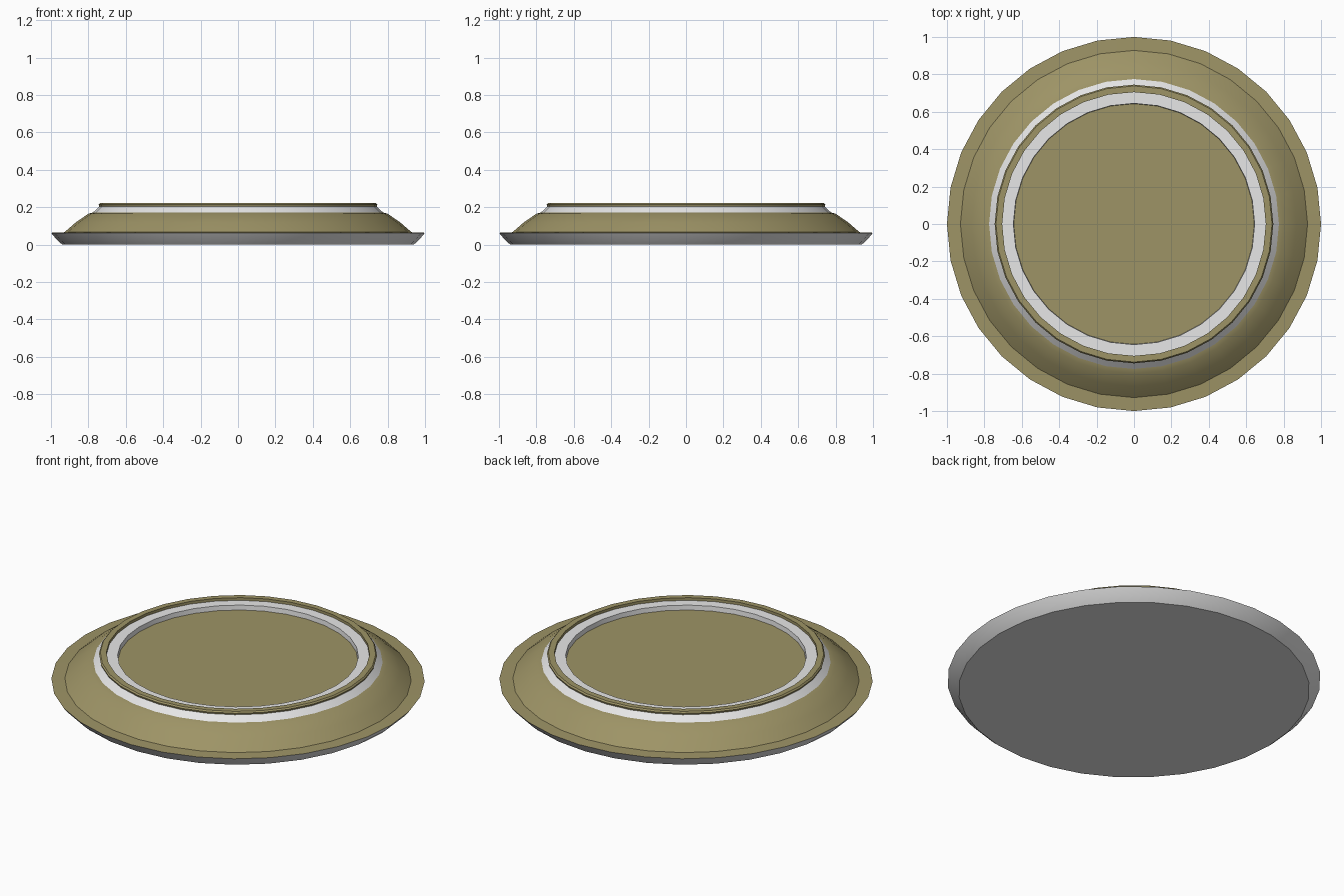
import bpy, bmesh, math

SEGMENTS = 32

cube = bpy.data.objects.get("Cube")
if cube:
    bpy.data.objects.remove(cube, do_unlink=True)


def make_material(name, rgb):
    mat = bpy.data.materials.new(name)
    mat.use_nodes = True
    color = (*rgb, 1.0)
    mat.diffuse_color = color
    bsdf = next(n for n in mat.node_tree.nodes if n.type == "BSDF_PRINCIPLED")
    bsdf.inputs["Base Color"].default_value = color
    return mat


def lathe(name, profile, mat, cap_start=False, cap_end=False):
    """Turn (radius, height) points around z, walking up the outside and in over the top."""
    bm = bmesh.new()
    rings = []
    for r, z in profile:
        angles = [math.tau * i / SEGMENTS for i in range(SEGMENTS)]
        rings.append([bm.verts.new((r * math.cos(a), r * math.sin(a), z)) for a in angles])
    for low, high in zip(rings, rings[1:]):
        for i in range(SEGMENTS):
            j = (i + 1) % SEGMENTS
            bm.faces.new((low[i], low[j], high[j], high[i]))
    if cap_start:
        bm.faces.new(rings[0][::-1])
    if cap_end:
        bm.faces.new(rings[-1])
    mesh = bpy.data.meshes.new(name)
    bm.to_mesh(mesh)
    bm.free()
    mesh.materials.append(mat)
    obj = bpy.data.objects.new(name, mesh)
    bpy.context.collection.objects.link(obj)
    bpy.ops.object.select_all(action="DESELECT")
    obj.select_set(True)
    bpy.context.view_layer.objects.active = obj
    bpy.ops.object.shade_smooth_by_angle(angle=math.radians(30))
    return obj


olive = make_material("olive", (0.34, 0.295, 0.133))
white = make_material("white", (0.8, 0.8, 0.8))

# Flared base with a flat underside
lathe("base", [(0.94, 0), (0.97, 0.027), (1.0, 0.063)], white, cap_start=True)

# Flat flange and the domed shoulder rising from it
lathe("flange", [(1.0, 0.063), (0.928, 0.066)], olive)
lathe("shoulder", [(0.928, 0.066), (0.868, 0.118), (0.80, 0.165), (0.775, 0.172)], olive)

# Pale band under the lip
lathe("outer_band", [(0.775, 0.172), (0.742, 0.203)], white)

# Raised lip
lathe("lip", [(0.742, 0.203), (0.745, 0.213), (0.738, 0.221),
              (0.705, 0.221), (0.705, 0.205)], olive)

# Pale inner ledge and its wall down to the recessed floor
lathe("inner_ledge", [(0.705, 0.205), (0.645, 0.205), (0.643, 0.177)], white)
lathe("floor", [(0.643, 0.177)], olive, cap_end=True)
